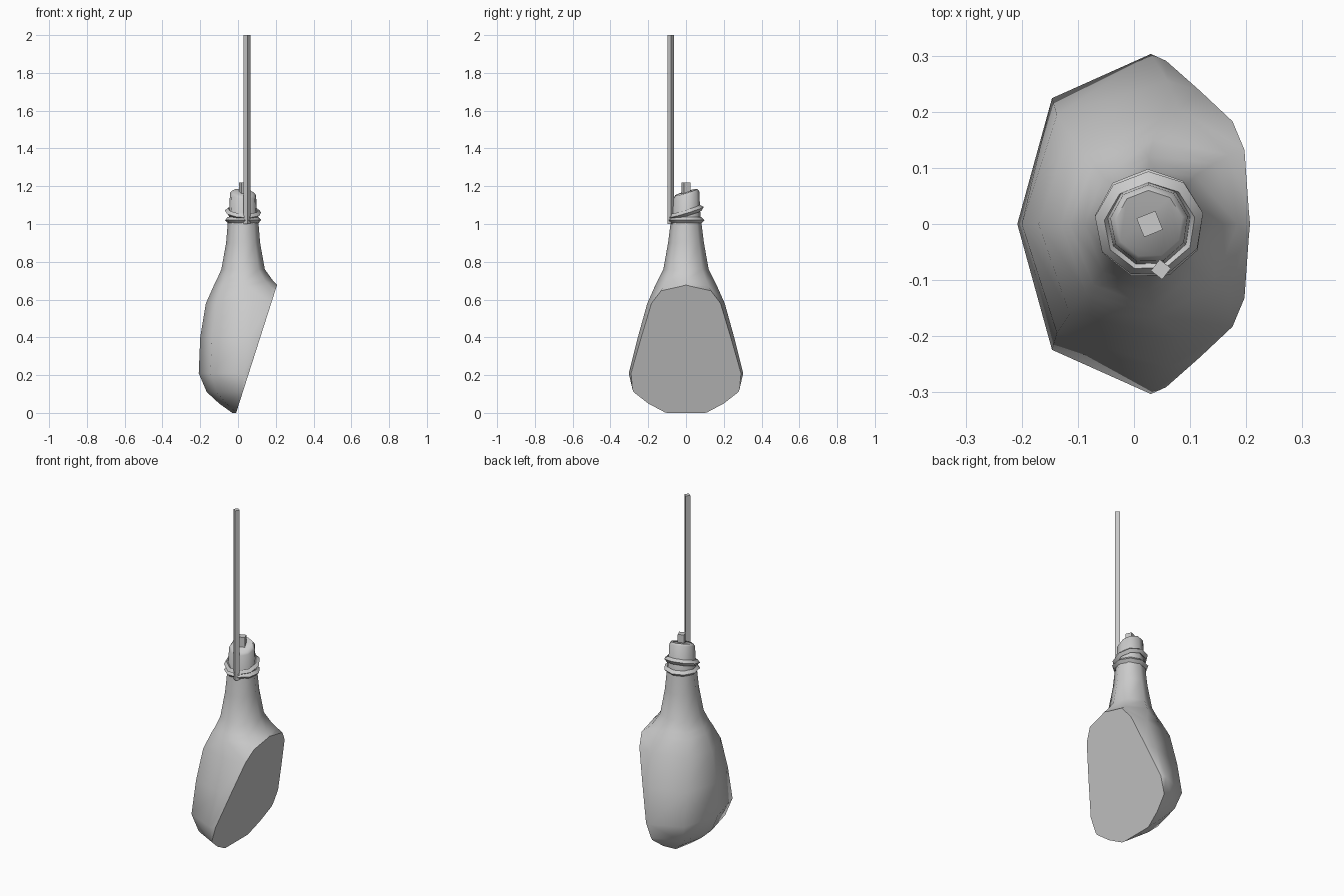
import bpy, bmesh, math
from mathutils import Vector

cube = bpy.data.objects.get("Cube")
if cube:
    bpy.data.objects.remove(cube, do_unlink=True)

grey = bpy.data.materials.new("plain grey")
grey.use_nodes = True
COLOUR = (0.6, 0.6, 0.6, 1)
grey.diffuse_color = COLOUR
grey.node_tree.nodes["Principled BSDF"].inputs["Base Color"].default_value = COLOUR

NECK = Vector((0.027, 0, 0))


def finish(obj, name, angle=55):
    obj.name = name
    obj.data.name = name
    obj.data.materials.clear()
    obj.data.materials.append(grey)
    bpy.ops.object.select_all(action='DESELECT')
    obj.select_set(True)
    bpy.context.view_layer.objects.active = obj
    bpy.ops.object.shade_smooth_by_angle(angle=math.radians(angle))
    return obj


def loft(rings):
    """Skin a stack of equal point rings and cap both ends."""
    bm = bmesh.new()
    rows = [[bm.verts.new(p) for p in ring] for ring in rings]
    n = len(rows[0])
    for low, high in zip(rows, rows[1:]):
        for i in range(n):
            j = (i + 1) % n
            bm.faces.new((low[i], low[j], high[j], high[i]))
    bm.faces.new(rows[0][::-1])
    bm.faces.new(rows[-1])
    return bm


def to_object(bm, name):
    bmesh.ops.recalc_face_normals(bm, faces=bm.faces)
    mesh = bpy.data.meshes.new(name)
    bm.to_mesh(mesh)
    bm.free()
    obj = bpy.data.objects.new(name, mesh)
    bpy.context.collection.objects.link(obj)
    return finish(obj, name)


def oval(z, left, centre, half_depth, square):
    """Eight-sided oval ring, with its diagonal corners pushed out by square."""
    ring = []
    for i in range(8):
        a = math.pi * i / 4
        k = square * math.sqrt(2) if i % 2 else 1
        ring.append((centre + (centre - left) * k * math.cos(a),
                     half_depth * k * math.sin(a), z))
    return ring


# Meat: height, left edge, centre, half depth, corner fullness
profile = [
    (0.00, -0.03, 0.05, 0.15, 0.72),
    (0.05, -0.10, 0.04, 0.22, 0.73),
    (0.11, -0.165, 0.03, 0.28, 0.73),
    (0.21, -0.208, 0.03, 0.303, 0.74),
    (0.40, -0.20, 0.06, 0.255, 0.76),
    (0.58, -0.17, 0.08, 0.205, 0.78),
    (0.67, -0.13, 0.042, 0.165, 0.74),
    (0.70, -0.115, 0.035, 0.15, 0.72),
    (0.76, -0.088, 0.027, 0.12, 0.71),
    (0.90, -0.063, 0.027, 0.095, 0.71),
    (1.02, -0.053, 0.027, 0.08, 0.71),
]
meat = loft([oval(*row) for row in profile])

# Flat slanted cut on the left side
cut = bmesh.ops.bisect_plane(
    meat, geom=meat.verts[:] + meat.edges[:] + meat.faces[:],
    plane_co=(-0.01, 0, 0), plane_no=(1, 0, -0.32), clear_outer=True)
rim = [e for e in cut["geom_cut"] if isinstance(e, bmesh.types.BMEdge)]
bmesh.ops.holes_fill(meat, edges=rim, sides=0)
to_object(meat, "meat")


# Shank end with a slanted top
def shank_ring(radius, z, slope):
    ring = []
    for i in range(9):
        a = math.tau * i / 9 + 0.2
        x, y = radius * math.cos(a), radius * math.sin(a)
        ring.append((NECK.x + x, y, z + slope * (0.3 * y - 0.1 * x)))
    return ring


to_object(loft([shank_ring(0.079, 0.99, 0), shank_ring(0.07, 1.155, 1),
                shank_ring(0.06, 1.168, 1)]), "shank_end")

# Bone stub
bpy.ops.mesh.primitive_cube_add(size=1, location=(0.028, 0, 1.15),
                                rotation=(0, 0, math.radians(22)))
stub = bpy.context.object
stub.scale = (0.036, 0.036, 0.14)
finish(stub, "bone_stub")

# Rope loops around the neck
for name, z, tilt in (("lower_rope_loop", 1.02, 0), ("upper_rope_loop", 1.062, 0.3)):
    bpy.ops.mesh.primitive_torus_add(
        major_segments=9, minor_segments=4, major_radius=0.082, minor_radius=0.016,
        location=(NECK.x, 0, z), rotation=(tilt, 0, 0.2))
    finish(bpy.context.object, name)

# Hanging rope
bpy.ops.mesh.primitive_cylinder_add(vertices=4, radius=0.018, depth=1.0,
                                    location=(0.048, -0.081, 1.5),
                                    rotation=(0, 0, 0.12))
finish(bpy.context.object, "hanging_rope")
